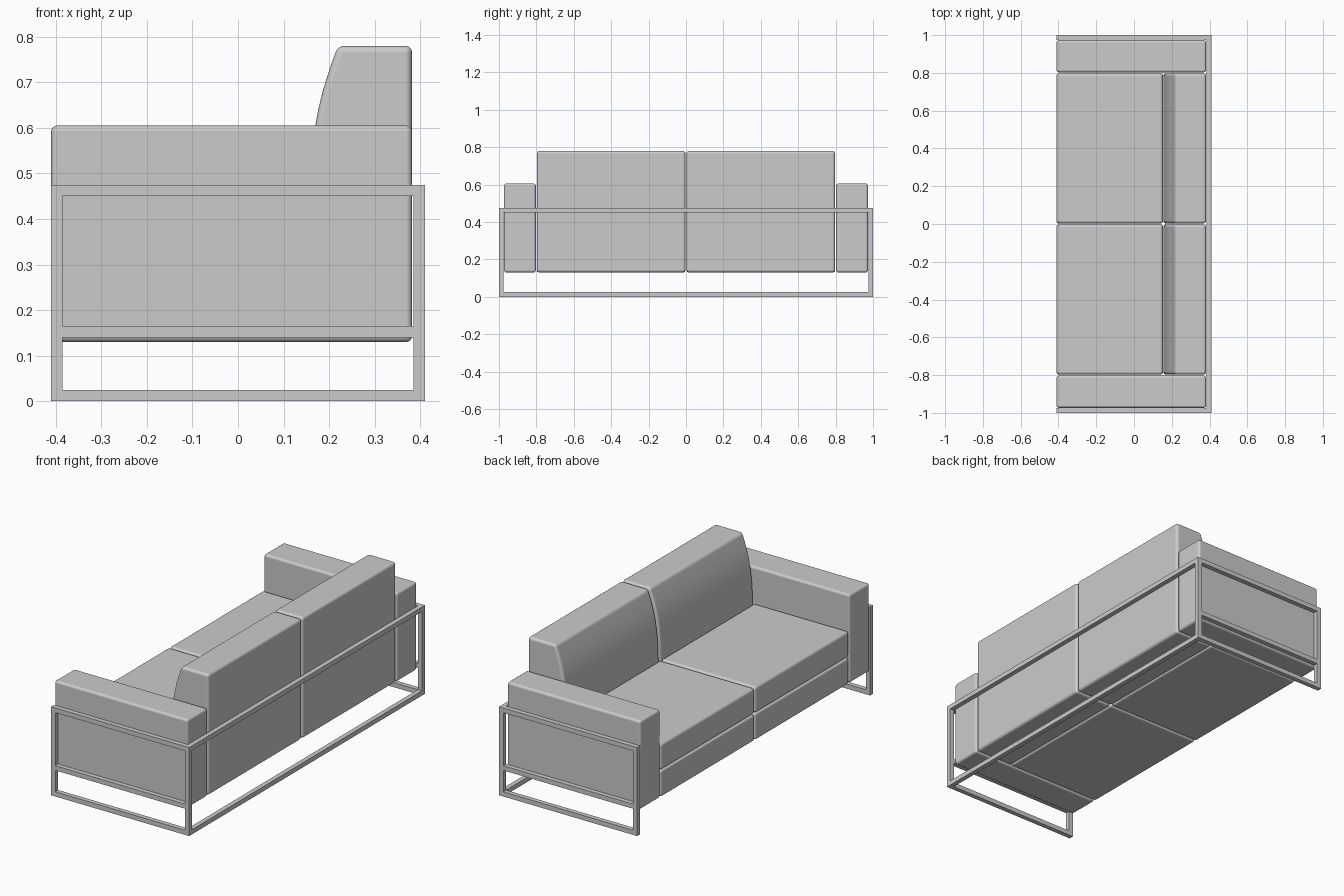
import bpy, bmesh

if "Cube" in bpy.data.objects:
    bpy.data.objects.remove(bpy.data.objects["Cube"])

T = 0.025            # frame tube thickness
X, Y, TOP = 0.41, 1.0, 0.475


def finish(name, bm, bevel=0.0):
    bmesh.ops.recalc_face_normals(bm, faces=bm.faces)
    me = bpy.data.meshes.new(name)
    bm.to_mesh(me)
    bm.free()
    ob = bpy.data.objects.new(name, me)
    bpy.context.collection.objects.link(ob)
    if bevel:
        mod = ob.modifiers.new("soft_edges", "BEVEL")
        mod.width = bevel
        mod.segments = 4
        mod.limit_method = "ANGLE"
        bpy.ops.object.select_all(action="DESELECT")
        ob.select_set(True)
        bpy.context.view_layer.objects.active = ob
        bpy.ops.object.shade_smooth_by_angle()
        mod.harden_normals = True
    return ob


def extrude_profile(name, pts, y0, y1, bevel=0.0):
    """Extrude an (x, z) outline from y0 to y1."""
    bm = bmesh.new()
    a = [bm.verts.new((x, y0, z)) for x, z in pts]
    b = [bm.verts.new((x, y1, z)) for x, z in pts]
    bm.faces.new(a)
    bm.faces.new(b[::-1])
    for i in range(len(pts)):
        j = (i + 1) % len(pts)
        bm.faces.new((a[i], b[i], b[j], a[j]))
    return finish(name, bm, bevel)


def box(name, x0, x1, y0, y1, z0, z1, bevel=0.0):
    return extrude_profile(name, [(x0, z0), (x1, z0), (x1, z1), (x0, z1)], y0, y1, bevel)


# outline of the back cushion with its curved front
BACK = [(0.155, 0.13), (0.382, 0.13), (0.382, 0.78), (0.219, 0.78),
        (0.203, 0.735), (0.187, 0.685), (0.176, 0.64), (0.168, 0.595),
        (0.161, 0.54), (0.157, 0.48), (0.155, 0.42)]

for s, side in ((-1, "right"), (1, "left")):
    # upholstery
    extrude_profile(f"back_cushion_{side}", BACK, s * 0.003, s * 0.797, 0.015)
    box(f"seat_cushion_{side}", -0.41, 0.153, s * 0.003, s * 0.797, 0.274, 0.415, 0.015)
    box(f"seat_base_{side}", -0.41, 0.153, s * 0.003, s * 0.797, 0.13, 0.272, 0.012)
    box(f"armrest_{side}", -0.41, 0.382, s * 0.803, s * 0.973, 0.13, 0.605, 0.013)

    # side frame
    yo, yi = s * Y, s * (Y - T)
    box(f"front_post_{side}", -X, -X + T, yi, yo, 0, TOP)
    box(f"rear_post_{side}", X - T, X, yi, yo, 0, TOP)
    for part, z in (("bottom", 0), ("middle", 0.14), ("top", TOP - T)):
        box(f"{part}_side_rail_{side}", -X + T, X - T, yi, yo, z, z + T)

# rear rails joining the side frames
for part, z in (("bottom", 0), ("top", TOP - T)):
    box(f"{part}_rear_rail", X - T, X, -Y + T, Y - T, z, z + T)
